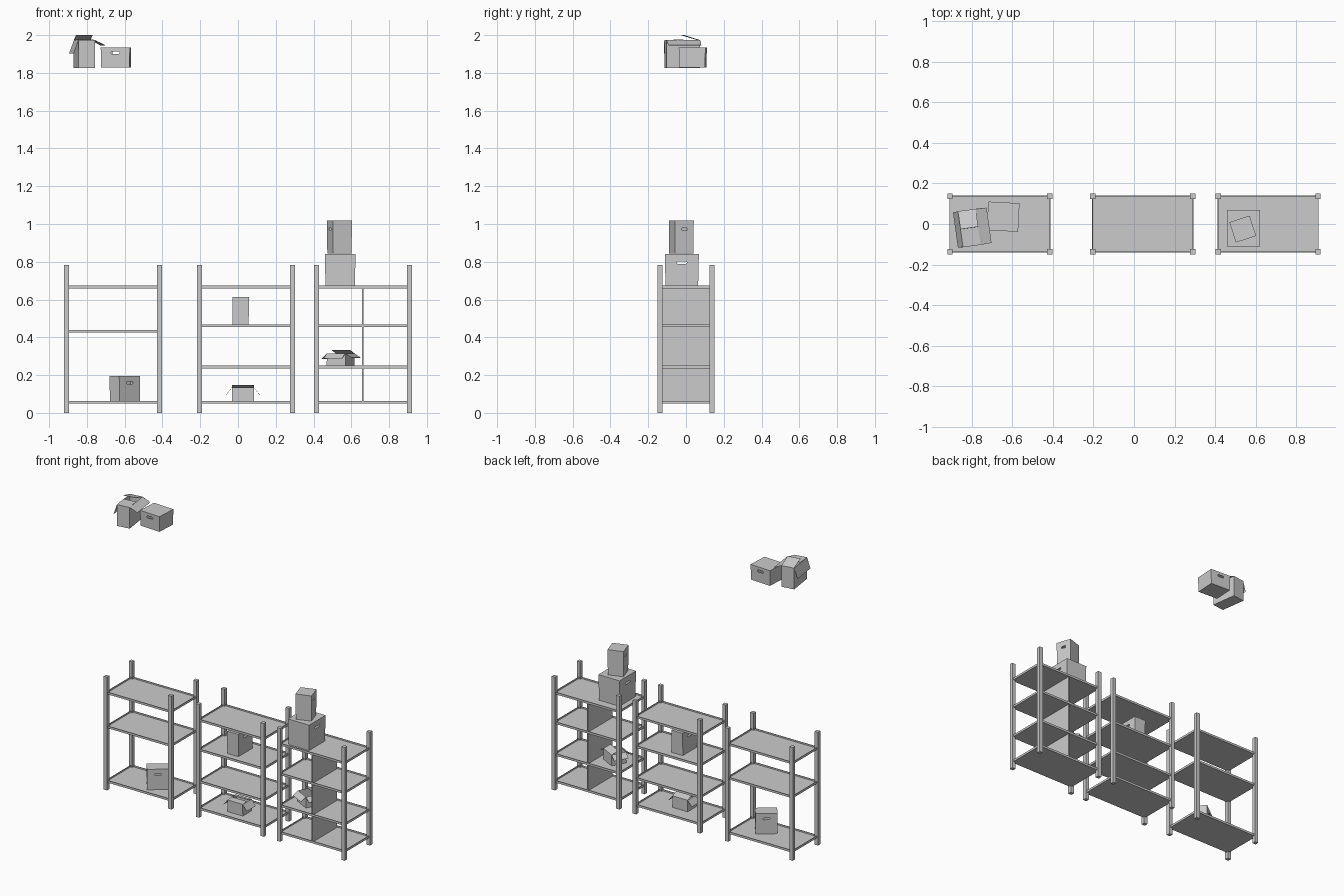
import bpy, bmesh
from math import radians, cos, sin
from mathutils import Vector

if "Cube" in bpy.data.objects:
    bpy.data.objects.remove(bpy.data.objects["Cube"])


def make_object(name, bm, loc=(0, 0, 0), rot=0):
    bmesh.ops.recalc_face_normals(bm, faces=bm.faces)
    me = bpy.data.meshes.new(name)
    bm.to_mesh(me)
    bm.free()
    ob = bpy.data.objects.new(name, me)
    ob.location = loc
    ob.rotation_euler.z = radians(rot)
    bpy.context.collection.objects.link(ob)
    return ob


def block(name, center, size):
    bm = bmesh.new()
    bmesh.ops.create_cube(bm, size=1)
    bmesh.ops.scale(bm, vec=size, verts=bm.verts)
    return make_object(name, bm, center)


def tray(name, x, z):
    # shelf pan with notched corners and a thin raised rim
    hx, hy, c, t, top = 0.25, 0.14, 0.014, 0.004, 0.015

    def outline(i):
        a, b, k = hx - i, hy - i, c
        return [(a - k, -b), (a, -b + k), (a, b - k), (a - k, b),
                (-a + k, b), (-a, b - k), (-a, -b + k), (-a + k, -b)]
    bm = bmesh.new()
    loops = [[bm.verts.new((px, py, h)) for px, py in outline(i)]
             for i, h in ((0, 0), (0, top), (t, top), (t, 0.005))]
    for lo, hi in zip(loops, loops[1:]):
        for i in range(8):
            j = (i + 1) % 8
            bm.faces.new((lo[i], lo[j], hi[j], hi[i]))
    bm.faces.new(loops[0])
    bm.faces.new(loops[-1])
    make_object(name, bm, (x, 0, z))


def rack(name, x, levels):
    for sx, side in ((-1, "left"), (1, "right")):
        for sy, end in ((-1, "front"), (1, "back")):
            block(f"{name}_post_{end}_{side}", (x + sx * 0.2465, sy * 0.1375, 0.391),
                  (0.026, 0.026, 0.782))
    for i, z in enumerate(levels):
        tray(f"{name}_shelf_{i + 1}", x, z)


def carton(name, loc, size, rot=0, handles="", flaps=None, flare=1.03):
    # handles: axis of the two walls with grip holes
    # flaps: (angle, length) for front, right, back, left; angle 0 = flat outwards
    w, d, h = size
    bm = bmesh.new()

    def face(*pts):
        return bm.faces.new([bm.verts.new(p) for p in pts])
    corners = [(-1, -1), (1, -1), (1, 1), (-1, 1)]
    low = [Vector((a * w / 2, b * d / 2, 0)) for a, b in corners]
    high = [Vector((a * w / 2 * flare, b * d / 2 * flare, h)) for a, b in corners]
    face(*low)
    for i in range(4):
        j = (i + 1) % 4
        a, b, c, e = low[i], low[j], high[j], high[i]
        if handles == "yxyx"[i]:
            def at(u, v):
                return a.lerp(b, u).lerp(e.lerp(c, u), v)
            hu, hv, m = 0.15, 0.007 / h, 0.74
            ring = [at(0.5 + p * hu, m + q * hv) for p, q in
                    ((-.8, -1), (.8, -1), (1, -.4), (1, .4),
                     (.8, 1), (-.8, 1), (-1, .4), (-1, -.4))]
            quad = [a, b, c, e]
            for k in range(4):
                n = (k + 1) % 4
                face(quad[k], quad[n], ring[2 * k + 1], ring[2 * k])
                face(quad[n], ring[(2 * k + 2) % 8], ring[2 * k + 1])
        else:
            face(a, b, c, e)
        if flaps:
            ang, length = flaps[i]
            out = Vector(((0, -1, 0), (1, 0, 0), (0, 1, 0), (-1, 0, 0))[i])
            fold = (out * cos(radians(ang)) + Vector((0, 0, sin(radians(ang))))) * length
            face(e, c, c + fold, e + fold)
    if not flaps:
        face(*high)
    bmesh.ops.remove_doubles(bm, verts=bm.verts, dist=1e-5)
    ob = make_object(name, bm, loc, rot)
    mod = ob.modifiers.new("card", 'SOLIDIFY')
    mod.thickness = 0.002


# Racks
four = (0.049, 0.235, 0.454, 0.659)
rack("left_rack", -0.662, (0.049, 0.425, 0.659))
rack("middle_rack", 0.043, four)
rack("right_rack", 0.662, four)

# Upright divider panels in the right rack
for n, (z0, z1) in enumerate(zip(four, four[1:])):
    block(f"divider_{n + 1}", (0.66, 0, (z0 + 0.005 + z1) / 2),
          (0.008, 0.268, z1 - z0 - 0.005))

# Closed cartons
carton("high_closed_carton", (-0.646, 0.036, 1.828), (0.150, 0.137, 0.106), -3, "y")
carton("stack_lower_carton", (0.541, -0.022, 0.664), (0.155, 0.172, 0.178), 0, "x", flare=1.05)
carton("stack_upper_carton", (0.537, -0.025, 0.843), (0.102, 0.102, 0.175), 18, "x")
carton("left_rack_carton", (-0.599, -0.02, 0.054), (0.135, 0.083, 0.142), 37, "y")
carton("middle_rack_carton", (0.014, 0.0, 0.459), (0.085, 0.152, 0.155), 0, "x")

# Open cartons with folded flaps
carton("high_open_carton", (-0.813, -0.02, 1.828), (0.088, 0.176, 0.145), 8, "",
       ((179, 0.088), (-25, 0.06), (163, 0.092), (-70, 0.074)), flare=1.0)
carton("middle_open_carton", (0.026, -0.02, 0.054), (0.115, 0.095, 0.080), 0, "",
       ((178, 0.045), (-50, 0.05), (165, 0.048), (-50, 0.05)), flare=1.0)
carton("right_open_carton", (0.543, 0.0, 0.24), (0.110, 0.100, 0.075), -28, "",
       ((-35, 0.045), (-30, 0.045), (160, 0.05), (-40, 0.045)), flare=1.0)
